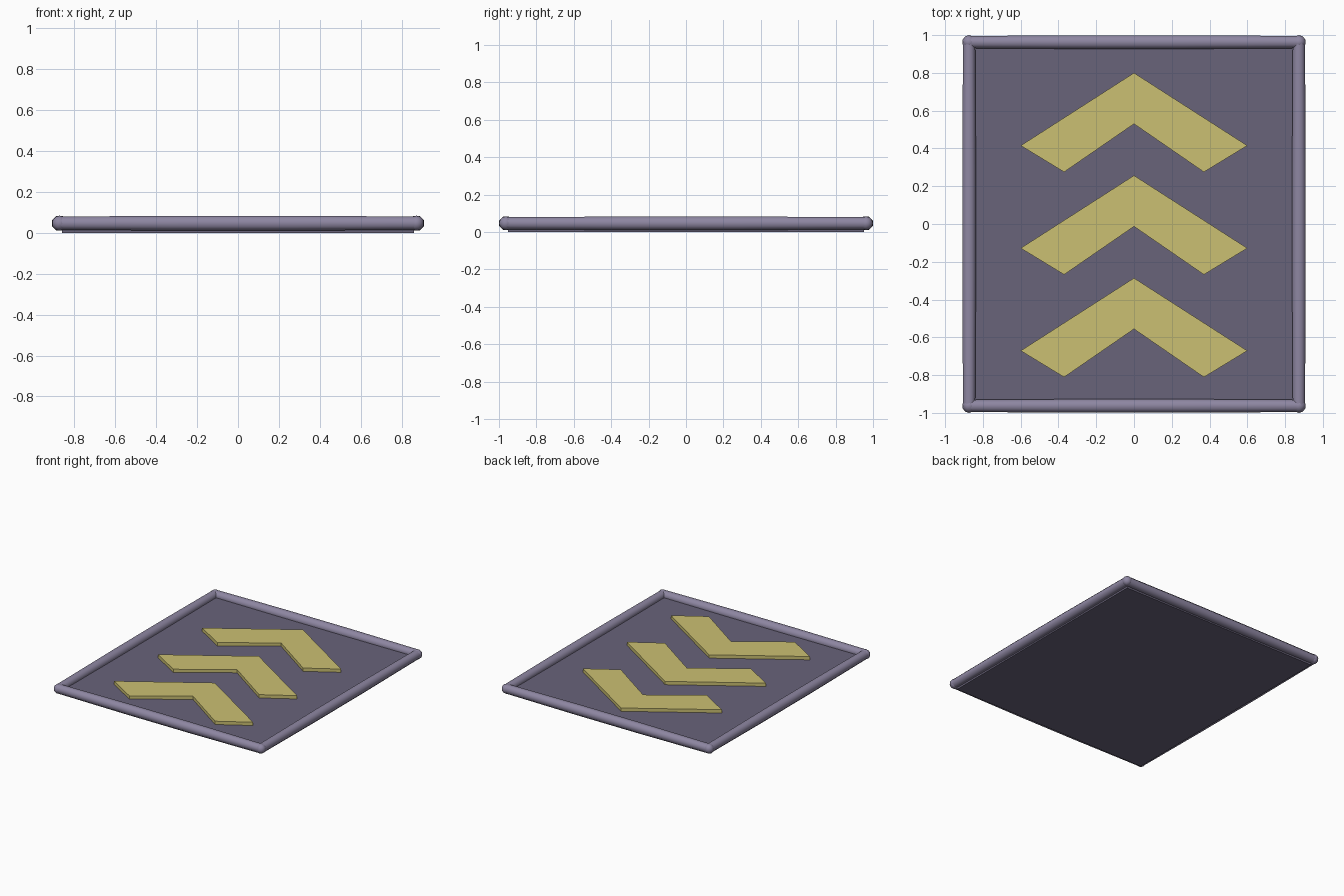
import bpy, bmesh, math
from mathutils import Matrix, Vector

cube = bpy.data.objects.get("Cube")
if cube:
    bpy.data.objects.remove(cube, do_unlink=True)


def material(name, color):
    m = bpy.data.materials.new(name)
    m.use_nodes = True
    m.diffuse_color = color
    m.node_tree.nodes["Principled BSDF"].inputs["Base Color"].default_value = color
    return m


SLATE = material("slate purple", (0.14, 0.125, 0.195, 1))
LILAC = material("lilac grey", (0.27, 0.24, 0.36, 1))
YELLOW = material("muted yellow", (0.60, 0.53, 0.17, 1))

HALF_X, HALF_Y, MID_Z = 0.873, 0.963, 0.047


def finish(bm, name, mat, smooth=False):
    bmesh.ops.recalc_face_normals(bm, faces=bm.faces)
    mesh = bpy.data.meshes.new(name)
    bm.to_mesh(mesh)
    bm.free()
    mesh.materials.append(mat)
    for p in mesh.polygons:
        p.use_smooth = smooth
    obj = bpy.data.objects.new(name, mesh)
    bpy.context.collection.objects.link(obj)
    return obj


def prism(name, outline, bottom, top, mat):
    bm = bmesh.new()
    face = bm.faces.new([bm.verts.new((x, y, bottom)) for x, y in outline])
    ext = bmesh.ops.extrude_face_region(bm, geom=[face])
    verts = [v for v in ext["geom"] if isinstance(v, bmesh.types.BMVert)]
    bmesh.ops.translate(bm, verts=verts, vec=(0, 0, top - bottom))
    return finish(bm, name, mat)


def bar(name, centre, length, angle):
    """Eight-sided rod along x that swells gently in the middle."""
    bm = bmesh.new()
    sides, rings = 8, []
    for t, r in ((-1, 0.033), (-0.65, 0.035), (-0.3, 0.037),
                 (0.3, 0.037), (0.65, 0.035), (1, 0.033)):
        rings.append([bm.verts.new((t * length / 2,
                                    r * math.cos(math.tau * (i + 0.5) / sides) * 1.06,
                                    r * math.sin(math.tau * (i + 0.5) / sides) * 1.06))
                      for i in range(sides)])
    for a, b in zip(rings, rings[1:]):
        for i in range(sides):
            j = (i + 1) % sides
            bm.faces.new((a[i], a[j], b[j], b[i]))
    bm.faces.new(rings[0])
    bm.faces.new(rings[-1])
    bm.transform(Matrix.Translation(centre) @ Matrix.Rotation(angle, 4, "Z"))
    obj = finish(bm, name, LILAC, True)
    # keep the end caps crisp
    for p in obj.data.polygons:
        p.use_smooth = len(p.vertices) == 4


# Base panel
px, py = HALF_X - 0.012, HALF_Y - 0.012
prism("base_panel", [(-px, -py), (px, -py), (px, py), (-px, py)], 0, 0.042, SLATE)

# Rounded frame bars
for side, s in (("front", -1), ("back", 1)):
    bar(side + "_bar", Vector((0, s * HALF_Y, MID_Z)), 2 * HALF_X, 0)
for side, s in (("right", -1), ("left", 1)):
    bar(side + "_bar", Vector((s * HALF_X, 0, MID_Z)), 2 * HALF_Y, math.pi / 2)

# Corner knobs
for yname, sy in (("front", -1), ("back", 1)):
    for xname, sx in (("right", -1), ("left", 1)):
        bm = bmesh.new()
        bmesh.ops.create_icosphere(bm, subdivisions=2, radius=0.037)
        bm.transform(Matrix.Translation((sx * HALF_X, sy * HALF_Y, MID_Z)))
        finish(bm, f"{yname}_{xname}_knob", LILAC, True)

# Raised arrow chevrons
half = [(0.6, -0.385), (0.37, -0.525)]
for i, tip in enumerate((0.8, 0.257, -0.286)):
    shape = [(0, 0)] + half + [(0, -0.27)] + [(-x, y) for x, y in reversed(half)]
    prism(f"chevron_{i + 1}", [(x, y + tip) for x, y in shape], 0.03, 0.068, YELLOW)
